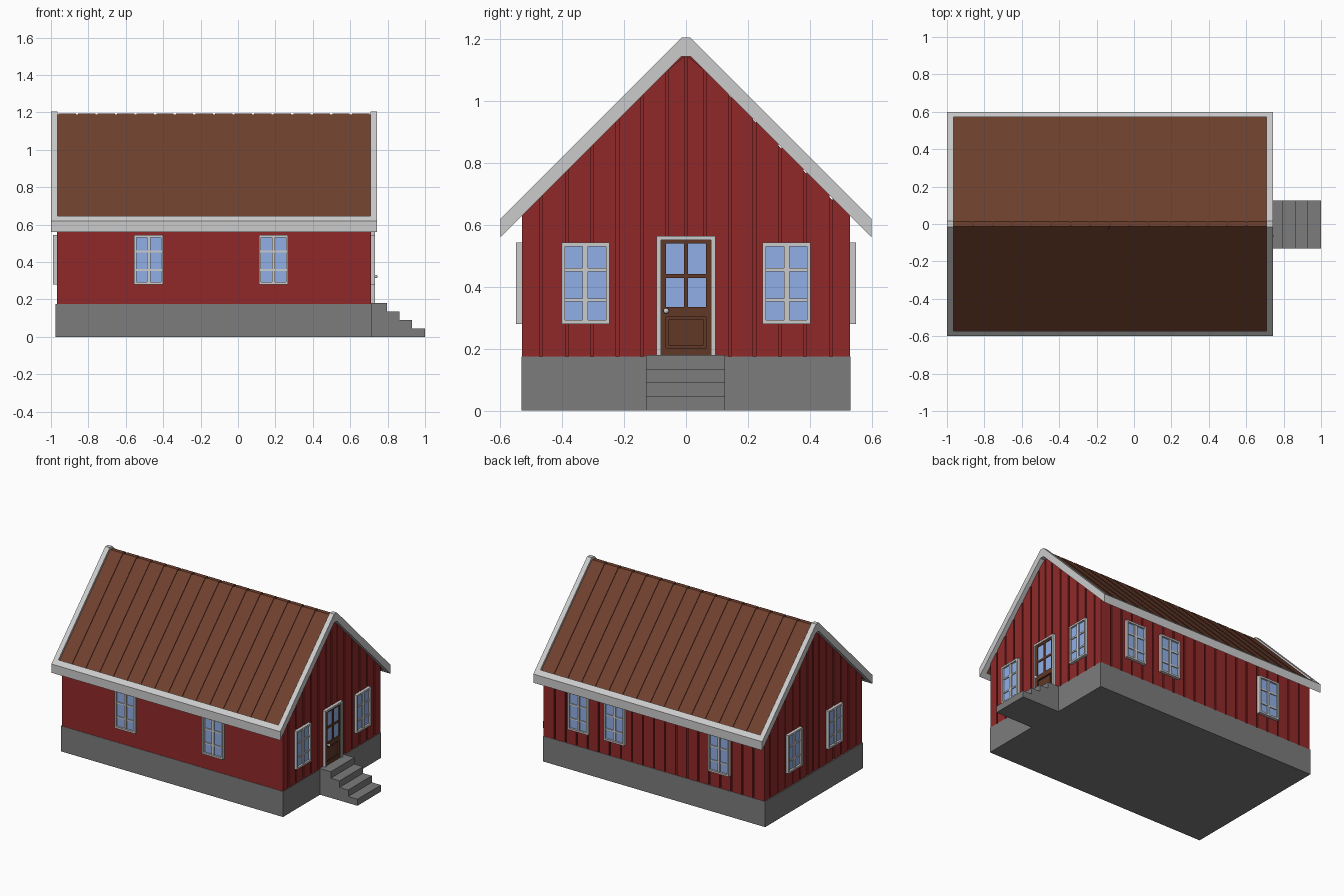
import bpy, bmesh, math
from mathutils import Matrix, Vector

if "Cube" in bpy.data.objects:
    bpy.data.objects.remove(bpy.data.objects["Cube"])

def material(name, r, g, b):
    m = bpy.data.materials.new(name)
    m.diffuse_color = (r, g, b, 1)
    m.use_nodes = True
    m.node_tree.nodes["Principled BSDF"].inputs["Base Color"].default_value = m.diffuse_color
    return m

RED = material("red_paint", 0.28, 0.022, 0.022)
BROWN = material("roof_brown", 0.16, 0.052, 0.028)
WOOD = material("door_brown", 0.12, 0.04, 0.02)
TRIM = material("trim_grey", 0.6, 0.6, 0.6)
STONE = material("stone_grey", 0.2, 0.2, 0.2)
GLASS = material("glass_blue", 0.28, 0.43, 0.8)

X0, X1, Y = -0.968, 0.712, 0.53     # outer wall faces
BASE, EAVE = 0.175, 0.63

# Local wall frame: u along the wall, t outwards, z up
def frame(x, y, degrees):
    return Matrix.Translation((x, y, 0)) @ Matrix.Rotation(math.radians(degrees), 4, 'Z')

FRONT, BACK = frame(0, -Y, 0), frame(0, Y, 180)
RIGHT, LEFT = frame(X1, 0, 90), frame(X0, 0, -90)
CROSS = frame(0, 0, 90)             # u = y, t = x
SIDE = frame(0, 0, 0)               # u = x, t = -y

def prism(bm, pts, t0, t1, M):
    a = [bm.verts.new(M @ Vector((u, -t0, z))) for u, z in pts]
    b = [bm.verts.new(M @ Vector((u, -t1, z))) for u, z in pts]
    n = len(pts)
    faces = [bm.faces.new(a), bm.faces.new(b[::-1])]
    for i in range(n):
        j = (i + 1) % n
        faces.append(bm.faces.new((a[i], b[i], b[j], a[j])))
    bmesh.ops.recalc_face_normals(bm, faces=faces)

def rect(u0, u1, z0, z1):
    return [(u0, z0), (u1, z0), (u1, z1), (u0, z1)]

def part(name, mat, M, pieces):
    """pieces: (profile, t0, t1) extrusions joined into one object."""
    bm = bmesh.new()
    for pts, t0, t1 in pieces:
        prism(bm, pts, t0, t1, M)
    me = bpy.data.meshes.new(name)
    bm.to_mesh(me)
    bm.free()
    me.materials.append(mat)
    ob = bpy.data.objects.new(name, me)
    bpy.context.collection.objects.link(ob)
    return ob

def border(u0, u1, z0, z1, w, t0, t1):
    return [(rect(u0, u0 + w, z0, z1), t0, t1), (rect(u1 - w, u1, z0, z1), t0, t1),
            (rect(u0 + w, u1 - w, z0, z0 + w), t0, t1), (rect(u0 + w, u1 - w, z1 - w, z1), t0, t1)]

def chevron(y, top, low, cap_top, cap_low):
    """Gable band; edges fall at 45 degrees from the given peak heights."""
    a, b = top - cap_top, low - cap_low
    return [(-y, low - y), (-b, cap_low), (b, cap_low), (y, low - y),
            (y, top - y), (a, cap_top), (-a, cap_top), (-y, top - y)]

# Foundation and stairs
part("foundation", STONE, SIDE, [(rect(-0.975, 0.715, 0, BASE), -0.532, 0.532)])
steps = [(0.71, 0)]
for i, x in enumerate((1.0, 0.93, 0.864, 0.797)):
    steps += [(x, 0.045 * i), (x, 0.045 * (i + 1))]
steps.append((0.71, 0.18))
part("stairs", STONE, SIDE, [(steps, -0.126, 0.13)])

# Wall core, flat on the front and set back behind the boards elsewhere
g = 0.008
core = [(-Y, BASE), (Y - g, BASE), (Y - g, EAVE), (0.015, 1.145), (-0.015, 1.145), (-Y, EAVE)]
part("walls", RED, CROSS, [(core, X0 + g, X1 - g)])

# Vertical boards on gables and back
def roof_low(y):
    return min(1.16 - abs(y), 1.145)

half = [0.062, 0.142, 0.222, 0.304, 0.385, 0.468, Y]
edges = [-v for v in reversed(half)] + [0] + half
boards = []
for a, b in zip(edges, edges[1:]):
    a, b = a + 0.005 * (a > -Y), b - 0.005 * (b < Y)
    boards.append(([(a, BASE), (b, BASE), (b, roof_low(b)), (a, roof_low(a))], -g, 0))
part("right_gable_boards", RED, RIGHT, boards)
part("left_gable_boards", RED, LEFT, boards)
n, w = 20, (X1 - X0) / 20
part("back_boards", RED, BACK, [(rect(-X1 + i * w + 0.005 * (i > 0), -X1 + (i + 1) * w - 0.005 * (i < n - 1),
                                      BASE, EAVE), -g, 0) for i in range(n)])

# Roof: sheathing with raised strips, barge boards and eave fascias
RX0, RX1 = -0.966, 0.708
part("roof", BROWN, CROSS, [(chevron(0.575, 1.20, 1.16, 1.188, 1.145), RX0, RX1)])
sw = (RX1 - RX0) / 16
part("roof_strips", BROWN, CROSS, [(chevron(0.575, 1.207, 1.195, 1.193, 1.184),
                                    RX0 + i * sw + 0.006, RX0 + (i + 1) * sw - 0.006) for i in range(16)])
barge = chevron(0.6, 1.22, 1.16, 1.205, 1.145)
part("barge_boards", TRIM, CROSS, [(barge, -1.0, RX0), (barge, RX1, 0.742)])
part("eave_fascias", TRIM, CROSS, [([(s * 0.573, 0.587), (s * 0.6, 0.56), (s * 0.6, 0.62), (s * 0.573, 0.647)],
                                    RX0, RX1) for s in (-1, 1)])

# Windows: frame, glazing bars and glass
def window(name, M, u):
    z0, z1, h = 0.28, 0.543, 0.078
    bars = border(u - h, u + h, z0, z1, 0.012, -0.005, 0.02)
    bars.append((rect(u - 0.009, u + 0.009, z0 + 0.01, z1 - 0.01), 0, 0.016))
    for z in (0.357, 0.455):
        for s in (-1, 1):
            c = u + s * 0.0375
            bars.append((rect(c - 0.0295, c + 0.0295, z - 0.005, z + 0.005), 0, 0.013))
    part(name + "_frame", TRIM, M, bars)
    part(name + "_glass", GLASS, M, [(rect(u - h + 0.01, u + h - 0.01, z0 + 0.01, z1 - 0.01), -0.006, 0.007)])

for side, M, places in (("front", FRONT, (-0.478, 0.19)), ("back", BACK, (-0.44, -0.165, 0.63)),
                        ("right", RIGHT, (-0.325, 0.325)), ("left", LEFT, (-0.22, 0.22))):
    for i, u in enumerate(places):
        window(f"{side}_window_{i + 1}", M, u)

# Door: casing, leaf, glazed upper half, raised lower panel, knob
part("door_casing", TRIM, RIGHT, [(rect(-0.095, -0.081, 0.178, 0.565), -0.005, 0.02),
                                  (rect(0.081, 0.095, 0.178, 0.565), -0.005, 0.02),
                                  (rect(-0.081, 0.081, 0.552, 0.565), -0.005, 0.02)])
part("door_leaf", WOOD, RIGHT,
     [(rect(-0.081, 0.081, 0.178, 0.552), -0.006, 0.004),
      (rect(-0.081, -0.065, 0.178, 0.552), 0.004, 0.013), (rect(0.065, 0.081, 0.178, 0.552), 0.004, 0.013),
      (rect(-0.065, 0.065, 0.54, 0.552), 0.004, 0.013), (rect(-0.065, 0.065, 0.302, 0.335), 0.004, 0.013),
      (rect(-0.065, 0.065, 0.178, 0.202), 0.004, 0.013), (rect(-0.056, 0.056, 0.21, 0.294), 0.004, 0.01),
      (rect(-0.007, 0.007, 0.335, 0.54), 0.004, 0.013), (rect(-0.065, 0.065, 0.428, 0.442), 0.004, 0.012)])
part("door_glass", GLASS, RIGHT, [(rect(-0.065, 0.065, 0.335, 0.54), 0.003, 0.007)])

def disc(r):
    return [(-0.064 + r * math.cos(a * math.pi / 6), 0.322 + r * math.sin(a * math.pi / 6)) for a in range(12)]

part("door_knob_stem", TRIM, RIGHT, [(disc(0.004), 0.01, 0.025)])
bpy.ops.mesh.primitive_uv_sphere_add(segments=12, ring_count=8, radius=0.009, location=(X1 + 0.026, -0.064, 0.322))
knob = bpy.context.object
knob.name = "door_knob"
knob.data.materials.append(TRIM)
bpy.ops.object.shade_smooth_by_angle()
